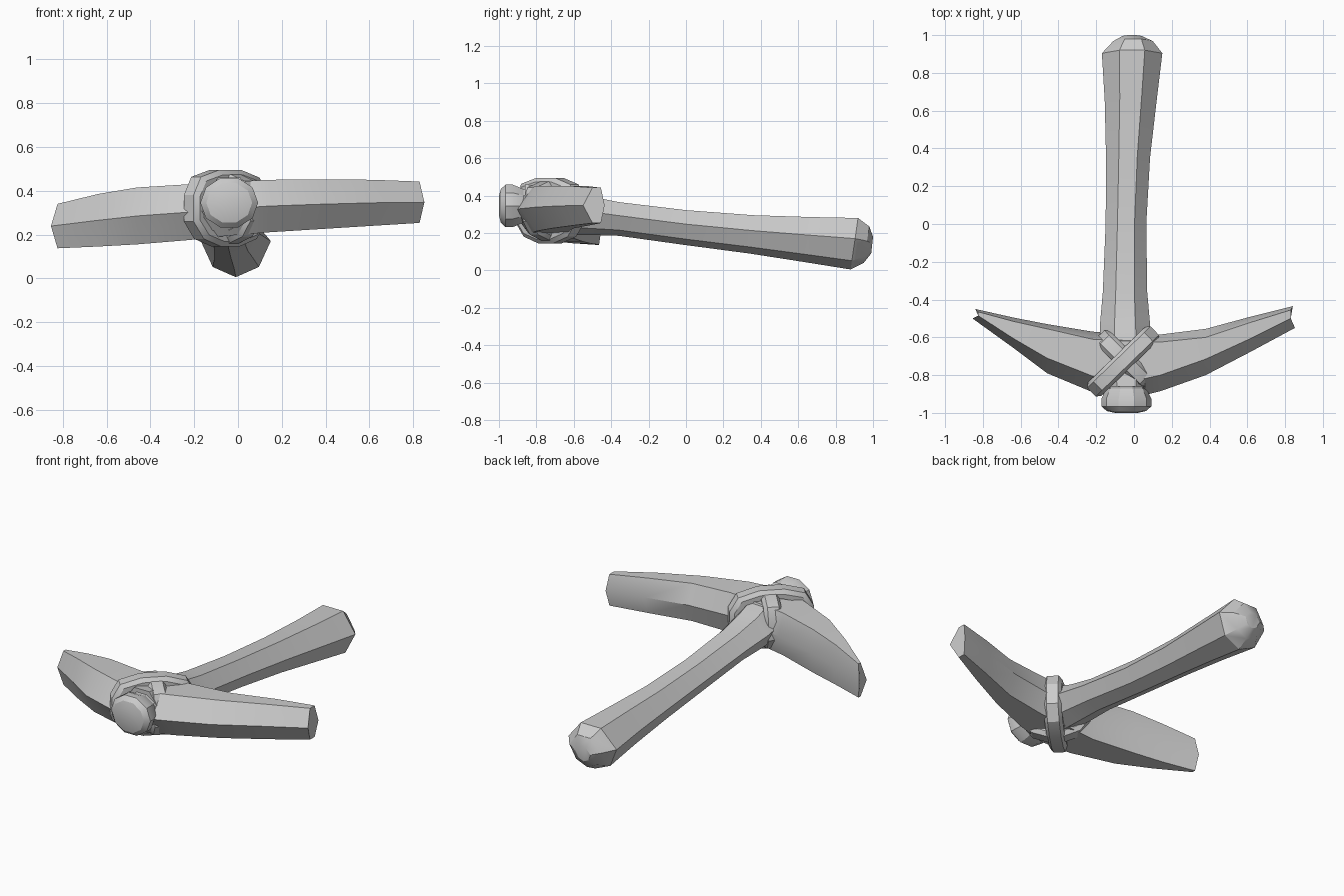
import bpy, bmesh, math
from mathutils import Vector

if "Cube" in bpy.data.objects:
    bpy.data.objects.remove(bpy.data.objects["Cube"])


def finish(name, bm):
    bmesh.ops.recalc_face_normals(bm, faces=bm.faces)
    me = bpy.data.meshes.new(name)
    bm.to_mesh(me)
    bm.free()
    ob = bpy.data.objects.new(name, me)
    bpy.context.collection.objects.link(ob)
    bpy.ops.object.select_all(action='DESELECT')
    ob.select_set(True)
    bpy.context.view_layer.objects.active = ob
    bpy.ops.object.shade_smooth_by_angle(angle=math.radians(28))
    return ob


def loft(name, rings, closed=False):
    """Skin a list of point rings; cap the ends unless the loft closes."""
    bm = bmesh.new()
    vs = [[bm.verts.new(p) for p in r] for r in rings]
    n = len(vs[0])
    pairs = list(zip(vs, vs[1:])) + ([(vs[-1], vs[0])] if closed else [])
    for a, b in pairs:
        for i in range(n):
            j = (i + 1) % n
            bm.faces.new((a[i], a[j], b[j], b[i]))
    if not closed:
        bm.faces.new(vs[0])
        bm.faces.new(vs[-1])
    return finish(name, bm)


# Handle: seven-sided section (flat top, keel underneath), flared at the butt
SECTION = [(-1, .2), (-.42, 1), (.42, 1), (1, .2), (.66, -.66), (0, -1), (-.66, -.66)]


def handle_ring(y, x0, x1, z0, z1, tilt=0.0):
    cx, cz, rx, rz = (x0 + x1) / 2, (z0 + z1) / 2, (x1 - x0) / 2, (z1 - z0) / 2
    return [(cx + rx * u, y + tilt * v, cz + rz * v) for u, v in SECTION]


handle_stations = [
    (-.86, -.16, .08, .22, .46, 0),
    (-.62, -.18, .09, .19, .43, 0),
    (-.53, -.18, .085, .19, .40, 0),
    (-.36, -.165, .07, .185, .365, 0),
    (0, -.15, .065, .135, .322, 0),
    (.35, -.148, .085, .09, .295, .01),
    (.65, -.155, .12, .045, .285, .02),
    (.90, -.17, .15, .005, .28, .02),
    (.965, -.11, .10, .04, .235, .015),
    (.995, -.06, .04, .09, .18, .005),
]
loft("handle", [handle_ring(*s) for s in handle_stations])

# Rounded knob where the handle comes out of the head
KNOB_SIDES = 10
knob_rings = []
for y, r in [(-.80, .12), (-.87, .105), (-.925, .132), (-.965, .132), (-.99, .105), (-1.0, .06)]:
    knob_rings.append([(-.04 + r * math.cos(t), y, .345 + .9 * r * math.sin(t))
                       for t in (math.tau * i / KNOB_SIDES for i in range(KNOB_SIDES))])
loft("handle_knob", knob_rings)


# Pick head: hexagonal section swept from tip to tip
def blade_ring(x, front, back, z0, z1, bf, bb, slant=0.0):
    zm = (z0 + z1) / 2
    return [(x + slant, front, zm), (x, front + bf, z1), (x, back - bb, z1),
            (x + slant * .5, back, zm), (x, back - bb, z0), (x, front + bf, z0)]


blade_stations = [
    (-.825, -.50, -.45, .137, .34, .015, .015, -.03),
    (-.64, -.655, -.495, .145, .385, .05, .02, 0),
    (-.46, -.79, -.53, .155, .415, .08, .025, 0),
    (-.22, -.89, -.57, .175, .43, .085, .04, 0),
    (-.04, -.93, -.58, .195, .44, .09, .04, 0),
    (.14, -.885, -.585, .21, .45, .085, .04, 0),
    (.38, -.80, -.555, .225, .452, .085, .045, 0),
    (.62, -.675, -.49, .24, .45, .07, .03, 0),
    (.83, -.55, -.435, .253, .442, .05, .02, .022),
]
loft("pick_head", [blade_ring(*s) for s in blade_stations])


# Crossed straps: flat bands wrapped round the joint on opposite diagonals
WRAP = [(-1, .35), (-.8, .82), (-.3, 1), (.3, 1), (.8, .8), (1, .35),
        (1, -.35), (.72, -.8), (.25, -1), (-.25, -1), (-.72, -.8), (-1, -.35)]


def strap(name, a, b, z0, z1, width, thick):
    a, b = Vector((*a, 0)), Vector((*b, 0))
    mid, d = (a + b) / 2, (b - a).normalized()
    side = Vector((-d.y, d.x, 0))
    half, cz, rz = (b - a).length / 2, (z0 + z1) / 2, (z1 - z0) / 2
    rings = []
    for u, v in WRAP:
        ring = []
        for w, inset in [(-.5, thick * .45), (-.32, 0), (.32, 0), (.5, thick * .45),
                         (.5, thick), (-.5, thick)]:
            p = mid + d * (u * (half - inset)) + side * (w * width)
            p.z = cz + v * (rz - inset)
            ring.append(p)
        rings.append(ring)
    loft(name, rings, closed=True)


strap("upper_strap", (-.225, -.89), (.11, -.565), .145, .495, .10, .05)
strap("lower_strap", (-.18, -.585), (.08, -.85), .16, .475, .10, .05)
